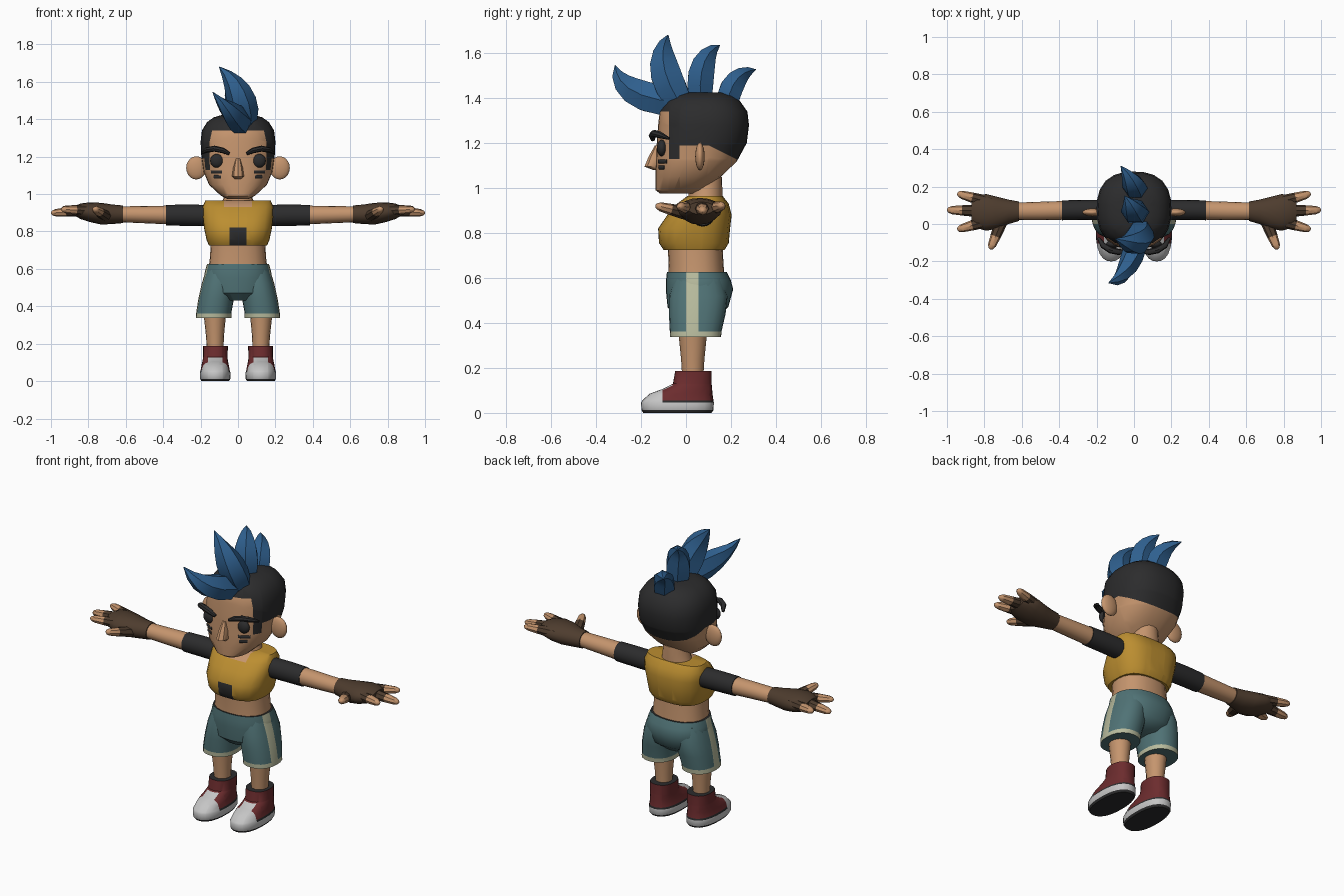
import bpy, bmesh
from math import cos, sin, pi, radians
from mathutils import Vector
from mathutils.bvhtree import BVHTree

cube = bpy.data.objects.get("Cube")
if cube:
    bpy.data.objects.remove(cube, do_unlink=True)

COLOURS = {
    "skin": (0.56, 0.30, 0.155), "hair_blue": (0.028, 0.115, 0.27),
    "top_yellow": (0.50, 0.27, 0.03), "shorts_teal": (0.08, 0.17, 0.18),
    "charcoal": (0.025, 0.025, 0.026), "glove_brown": (0.075, 0.045, 0.027),
    "shoe_red": (0.15, 0.025, 0.027), "shoe_white": (0.56, 0.56, 0.56),
    "trim_cream": (0.48, 0.50, 0.34),
}
MATS = {}
for key, rgb in COLOURS.items():
    m = bpy.data.materials.new(key)
    m.use_nodes = True
    m.diffuse_color = (*rgb, 1)
    bsdf = m.node_tree.nodes["Principled BSDF"]
    bsdf.inputs["Base Color"].default_value = (*rgb, 1)
    bsdf.inputs["Roughness"].default_value = 0.8
    MATS[key] = m


def finish(name, bm, mat, mirror=False, cuts=(), angle=40):
    """Cut the mesh, colour faces by a name or a rule, shade and link it."""
    for co, no in cuts:
        geom = bm.verts[:] + bm.edges[:] + bm.faces[:]
        bmesh.ops.bisect_plane(bm, geom=geom, plane_co=co, plane_no=no, dist=1e-4)
    bmesh.ops.recalc_face_normals(bm, faces=bm.faces[:])
    bm.normal_update()
    slots = []
    for f in bm.faces:
        key = mat(f.calc_center_median(), f.normal) if callable(mat) else mat
        if key not in slots:
            slots.append(key)
        f.material_index = slots.index(key)
    me = bpy.data.meshes.new(name)
    bm.to_mesh(me)
    bm.free()
    for key in slots:
        me.materials.append(MATS[key])
    ob = bpy.data.objects.new(name, me)
    bpy.context.collection.objects.link(ob)
    bpy.ops.object.select_all(action='DESELECT')
    ob.select_set(True)
    bpy.context.view_layer.objects.active = ob
    bpy.ops.object.shade_smooth_by_angle(angle=radians(angle))
    if mirror:
        ob.modifiers.new("Mirror", 'MIRROR').use_mirror_merge = False
    return ob


def skin_rings(rings):
    """Bridge rings of points into a closed skin."""
    bm = bmesh.new()
    loops = [[bm.verts.new(p) for p in ring] for ring in rings]
    n = len(loops[0])
    for a, b in zip(loops, loops[1:]):
        for i in range(n):
            j = (i + 1) % n
            bm.faces.new((a[i], a[j], b[j], b[i]))
    bm.faces.new(loops[0][::-1])
    bm.faces.new(loops[-1])
    return bm


def oval(n, power=2.0):
    """Unit superellipse."""
    out = []
    for i in range(n):
        c, s = cos(2 * pi * i / n), sin(2 * pi * i / n)
        k = (abs(c) ** power + abs(s) ** power) ** (-1 / power)
        out.append((c * k, s * k))
    return out


def loft(name, axis, rings, mat, n=20, power=2.0, **kw):
    """Rings are (position on axis, centre a, centre b, radius a, radius b)."""
    pts = []
    for t, ca, cb, ra, rb in rings:
        flat = [(ca + ra * c, cb + rb * s) for c, s in oval(n, power)]
        pts.append([(a, b, t) if axis == 'z' else (t, a, b) for a, b in flat])
    return finish(name, skin_rings(pts), mat, **kw)


def tube(name, path, radii, mat, ref=(0, 0, 1), n=8, **kw):
    """Sweep ovals (radius along ref, radius across) along a path."""
    path, ref, pts = [Vector(p) for p in path], Vector(ref), []
    for i, p in enumerate(path):
        t = (path[min(i + 1, len(path) - 1)] - path[max(i - 1, 0)]).normalized()
        u = (ref - t * ref.dot(t)).normalized()
        v = t.cross(u)
        ru, rv = radii[i]
        pts.append([p + u * c * ru + v * s * rv for c, s in oval(n)])
    return finish(name, skin_rings(pts), mat, **kw)


def ball(name, centre, size, mat, **kw):
    bm = bmesh.new()
    bmesh.ops.create_uvsphere(bm, u_segments=16, v_segments=10, radius=1)
    for v in bm.verts:
        v.co = Vector(centre) + Vector(a * b for a, b in zip(v.co, size))
    return finish(name, bm, mat, angle=60, **kw)


X, Y, Z = Vector((1, 0, 0)), Vector((0, 1, 0)), Vector((0, 0, 1))


# Head with a shaved dark hair cap and sideburns
def head_rule(c, n):
    burn = -0.075 < c.y < -0.03 and c.z > 1.13
    cap = c.y > -0.075 and c.z > 1.19 - max(0, 0.5 * (c.y - 0.1))
    return "charcoal" if c.z > 1.34 or burn or cap else "skin"


head = loft("head", 'z', [
    (0.975, 0, -0.03, 0.06, 0.085), (0.99, 0, -0.025, 0.09, 0.11),
    (1.05, 0, 0.01, 0.155, 0.146), (1.12, 0, 0.047, 0.184, 0.18),
    (1.20, 0, 0.07, 0.196, 0.2), (1.28, 0, 0.078, 0.2, 0.202),
    (1.34, 0, 0.078, 0.193, 0.195), (1.385, 0, 0.076, 0.165, 0.165),
    (1.41, 0, 0.075, 0.13, 0.135), (1.425, 0, 0.075, 0.08, 0.09)],
    head_rule, n=24, power=2.5,
    cuts=[(Z * 1.34, Z), (Z * 1.19, Z), (Z * 1.13, Z), (Y * -0.075, Y), (Y * -0.03, Y),
          (Y * 0.1, Y), (Vector((0, 0.1, 1.19)), Vector((0, 0.5, 1)))])
tree = BVHTree.FromPolygons([v.co for v in head.data.vertices],
                            [p.vertices[:] for p in head.data.polygons])


def on_face(x, z):
    return tree.ray_cast(Vector((x, -1, z)), Y)[0]


# Face features
loft("nose", 'z', [(1.08, 0, -0.125, 0.018, 0.02), (1.095, 0, -0.14, 0.032, 0.045),
                   (1.14, 0, -0.13, 0.026, 0.036), (1.19, 0, -0.12, 0.014, 0.018)],
     "skin", n=8)
ball("eyes", on_face(0.112, 1.178), (0.037, 0.022, 0.037), "charcoal", mirror=True)
tube("eyebrows", [(0.045, -0.148, 1.215), (0.08, -0.15, 1.233), (0.125, -0.14, 1.243),
                  (0.165, -0.115, 1.236), (0.19, -0.075, 1.22)],
     [(0.008, 0.01), (0.015, 0.016), (0.016, 0.018), (0.015, 0.016), (0.006, 0.008)],
     "charcoal", mirror=True)
for label, z, x0, x1 in (("upper", 1.118, 0.085, 0.142), ("lower", 1.092, 0.09, 0.128)):
    tube(label + "_cheek_marks", [on_face(x0 + (x1 - x0) * i / 3, z) for i in range(4)],
         [(0.009, 0.004)] * 4, "charcoal", mirror=True)
ball("ears", (0.223, 0.062, 1.14), (0.054, 0.021, 0.062), "skin", mirror=True)


# Swept crest of four curved spikes
def spike(name, base, bend, tip, wide, deep):
    a, b, c = Vector(base), Vector(bend), Vector(tip)
    shape = (0.85, 1, 1, 0.88, 0.66, 0.38, 0.03)
    path = []
    for i in range(len(shape)):
        t = i / (len(shape) - 1)
        path.append(a * (1 - t) ** 2 + b * 2 * t * (1 - t) + c * t * t)
    tube(name, path, [(wide * s, deep * s) for s in shape], "hair_blue", ref=X, n=6, angle=25)


spike("front_hair_spike", (0.03, -0.02, 1.38), (-0.02, -0.30, 1.40), (-0.135, -0.315, 1.545), 0.06, 0.075)
spike("crown_hair_spike", (0.035, -0.035, 1.39), (0.03, -0.14, 1.56), (-0.1, -0.08, 1.68), 0.08, 0.078)
spike("middle_hair_spike", (0.01, 0.065, 1.39), (0.01, 0.05, 1.59), (-0.05, 0.15, 1.635), 0.075, 0.066)
spike("back_hair_spike", (0.01, 0.18, 1.36), (0.01, 0.2, 1.51), (-0.07, 0.31, 1.527), 0.065, 0.058)

# Neck and bare waist
loft("neck", 'z', [(0.93, 0, 0.085, 0.1, 0.075), (0.975, 0, 0.087, 0.078, 0.075),
                   (1.05, 0, 0.09, 0.07, 0.07)], "skin")
loft("waist", 'z', [(0.60, 0, 0.047, 0.158, 0.125), (0.66, 0, 0.045, 0.15, 0.122),
                    (0.75, 0, 0.04, 0.145, 0.122)], "skin", power=2.4)


# Cropped top with a scooped neck and a dark front panel
def top_rule(c, n):
    if c.y < 0 and abs(c.x) < 0.045 and c.z < 0.82:
        return "charcoal"
    return "skin" if abs(c.x) < 0.075 and c.z > 0.93 and c.y < 0.07 else "top_yellow"


loft("crop_top", 'z', [
    (0.725, 0, 0.036, 0.155, 0.136), (0.755, 0, 0.035, 0.168, 0.155),
    (0.82, 0, 0.036, 0.182, 0.16), (0.88, 0, 0.06, 0.188, 0.143),
    (0.93, 0, 0.075, 0.19, 0.115), (0.965, 0, 0.085, 0.175, 0.078)],
    top_rule, n=24, power=2.8, angle=50,
    cuts=[(X * 0.045, X), (X * -0.045, X), (X * 0.075, X), (X * -0.075, X),
          (Z * 0.82, Z), (Y * 0.07, Y)])


# Shorts with side stripes and hem trim
def shorts_rule(c, n):
    if c.z > 0.62 and n.z > 0.9:
        return "charcoal"
    if n.z < -0.7:
        return "shorts_teal"
    stripe = 0 < c.y < 0.055 and n.x * (1 if c.x > 0 else -1) > 0.5
    return "trim_cream" if stripe or c.z < 0.362 else "shorts_teal"


stripe_cuts = [(Y * 0, Y), (Y * 0.055, Y)]
loft("shorts_seat", 'z', [
    (0.43, 0, 0.05, 0.08, 0.09), (0.47, 0, 0.053, 0.16, 0.135),
    (0.55, 0, 0.06, 0.183, 0.15), (0.59, 0, 0.055, 0.176, 0.144),
    (0.626, 0, 0.048, 0.166, 0.133)], shorts_rule, n=24, power=2.3, cuts=stripe_cuts)
loft("shorts_legs", 'z', [
    (0.337, 0.131, 0.043, 0.095, 0.113), (0.362, 0.13, 0.043, 0.094, 0.115),
    (0.44, 0.117, 0.05, 0.095, 0.126), (0.52, 0.104, 0.055, 0.09, 0.13),
    (0.60, 0.09, 0.055, 0.08, 0.11)], shorts_rule, power=2.3, mirror=True, cuts=stripe_cuts)

# Bare legs
loft("legs", 'z', [(0.16, 0.122, 0.03, 0.044, 0.047), (0.24, 0.123, 0.03, 0.048, 0.052),
                   (0.36, 0.124, 0.03, 0.06, 0.064)], "skin", n=16, mirror=True)


# High-top shoes
def shoe_rule(c, n):
    if c.z < 0.012:
        return "charcoal"
    if c.z > 0.18 and n.z > 0.9:
        return "charcoal"
    if c.z < 0.046:
        return "shoe_white"
    tongue = c.y < -0.045 and abs(c.x - 0.122) < 0.038 and c.z < 0.125
    if c.y < -0.105 or tongue:
        return "shoe_white"
    return "charcoal" if c.z < 0.056 else "shoe_red"


loft("shoes", 'z', [
    (0.0, 0.122, -0.038, 0.074, 0.152), (0.012, 0.122, -0.038, 0.081, 0.16),
    (0.046, 0.122, -0.038, 0.082, 0.162), (0.056, 0.122, -0.036, 0.078, 0.158),
    (0.085, 0.122, -0.022, 0.073, 0.14), (0.108, 0.122, 0.008, 0.068, 0.108),
    (0.13, 0.121, 0.028, 0.065, 0.086), (0.187, 0.12, 0.033, 0.066, 0.081)],
    shoe_rule, n=24, power=2.4, mirror=True,
    cuts=[(Y * -0.105, Y), (Y * -0.045, Y), (X * 0.084, X), (X * 0.16, X), (Z * 0.125, Z)])

# Arms: sleeve, forearm, glove
loft("sleeves", 'x', [(0.15, 0.075, 0.885, 0.055, 0.057), (0.28, 0.075, 0.887, 0.054, 0.057),
                      (0.385, 0.073, 0.887, 0.053, 0.055)], "charcoal", n=16, mirror=True)
loft("forearms", 'x', [(0.37, 0.073, 0.888, 0.05, 0.05), (0.5, 0.07, 0.89, 0.049, 0.046),
                       (0.64, 0.068, 0.892, 0.046, 0.042)], "skin", n=16, mirror=True)
loft("gloves", 'x', [
    (0.615, 0.068, 0.892, 0.052, 0.047), (0.67, 0.065, 0.892, 0.065, 0.052),
    (0.73, 0.06, 0.895, 0.085, 0.058), (0.79, 0.062, 0.903, 0.098, 0.053),
    (0.84, 0.066, 0.908, 0.088, 0.042), (0.87, 0.068, 0.91, 0.06, 0.028)],
    "glove_brown", n=16, mirror=True)

# Fingers: gloved base and bare tip
FINGERS = {
    "middle_fingers": ((0.82, 0.07, 0.912), (1.0, 0.075, 0.898)),
    "outer_fingers": ((0.77, 0.115, 0.908), (0.945, 0.163, 0.922)),
    "index_fingers": ((0.77, 0.02, 0.91), (0.945, -0.03, 0.918)),
    "thumbs": ((0.71, 0.01, 0.885), (0.768, -0.135, 0.922)),
}
for name, (start, end) in FINGERS.items():
    a, b = Vector(start), Vector(end)
    way = (b - a).normalized()
    split = a.lerp(b, 0.55)
    tube(name, [a.lerp(b, t) for t in (0, 0.3, 0.55, 0.85, 0.96, 1)],
         [(r, r * 1.1) for r in (0.03, 0.028, 0.025, 0.02, 0.013, 0.004)],
         lambda c, n: "skin" if (c - split).dot(way) > 0 else "glove_brown", mirror=True)
